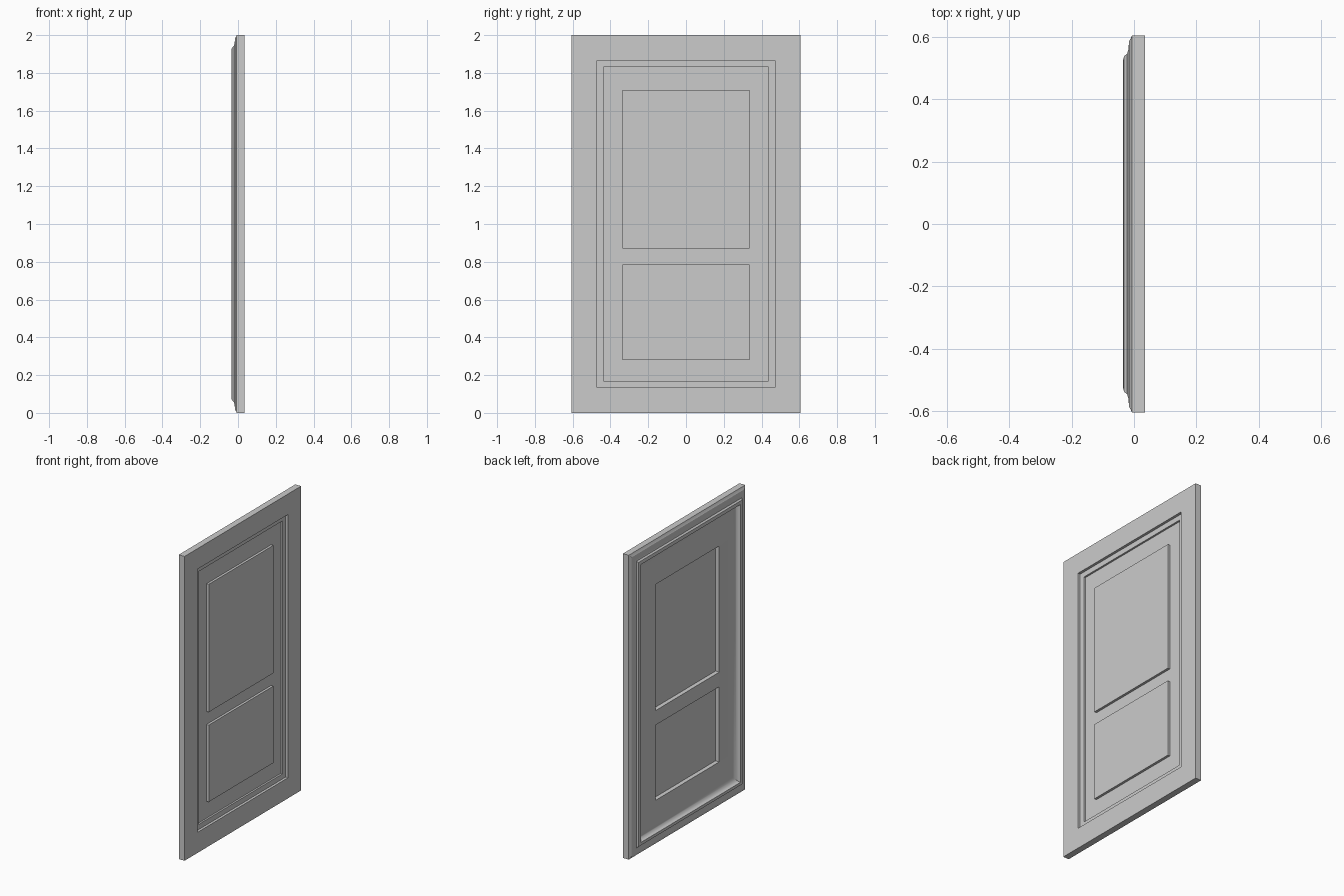
import bpy, bmesh, math

if "Cube" in bpy.data.objects:
    bpy.data.objects.remove(bpy.data.objects["Cube"])

W, H = 1.21, 2.0   # overall width (y) and height (z)


def make_object(name, bm):
    bmesh.ops.recalc_face_normals(bm, faces=bm.faces)
    mesh = bpy.data.meshes.new(name)
    bm.to_mesh(mesh)
    bm.free()
    ob = bpy.data.objects.new(name, mesh)
    bpy.context.collection.objects.link(ob)
    return ob


def mitred_frame(name, profile):
    """Closed profile of (inset from outer edge, x) swept round the rectangle."""
    bm = bmesh.new()
    rings = []
    for t, x in profile:
        y, lo, hi = W / 2 - t, t, H - t
        rings.append([bm.verts.new(p) for p in
                      ((x, -y, lo), (x, y, lo), (x, y, hi), (x, -y, hi))])
    for i, a in enumerate(rings):
        b = rings[(i + 1) % len(rings)]
        for k in range(4):
            n = (k + 1) % 4
            bm.faces.new((a[k], a[n], b[n], b[k]))
    return make_object(name, bm)


# casing: flat stepped front, moulded back with a cove down to the leaf
cove = []
for i in range(9):
    a = i / 8 * math.pi / 2
    cove.append((0.135 - 0.048 * math.cos(a), -0.003 - 0.027 * (1 - math.sin(a))))
cove.reverse()
profile = ([(0, 0.035), (0.135, 0.035), (0.135, 0.018), (0.169, 0.018), (0.169, -0.003)]
           + cove
           + [(0.087, -0.035), (0.078, -0.035), (0.066, -0.032), (0.058, -0.022),
              (0.045, -0.018), (0.018, -0.016), (0.008, -0.010), (0, -0.007)])
casing = mitred_frame("door_casing", profile)
bpy.context.view_layer.objects.active = casing
casing.select_set(True)
bpy.ops.object.shade_smooth_by_angle(angle=math.radians(25))
casing.select_set(False)

# leaf: thin sheet with two panels pressed towards +x
ys = [-0.436, -0.335, 0.335, 0.436]
zs = [0.169, 0.28, 0.785, 0.87, 1.71, 1.831]
bm = bmesh.new()
grid = [[bm.verts.new((0.006, y, z)) for z in zs] for y in ys]
panels = []
for i in range(len(ys) - 1):
    for j in range(len(zs) - 1):
        f = bm.faces.new((grid[i][j], grid[i + 1][j], grid[i + 1][j + 1], grid[i][j + 1]))
        if i == 1 and j in (1, 3):
            panels.append(f)
for f in bmesh.ops.extrude_discrete_faces(bm, faces=panels)["faces"]:
    bmesh.ops.translate(bm, verts=f.verts, vec=(0.016, 0, 0))
bm.normal_update()
leaf = make_object("door_leaf", bm)
if leaf.data.polygons[0].normal.x < 0:
    leaf.data.flip_normals()
sol = leaf.modifiers.new("sheet_thickness", "SOLIDIFY")
sol.thickness = 0.009
sol.offset = -1
sol.use_even_offset = True
